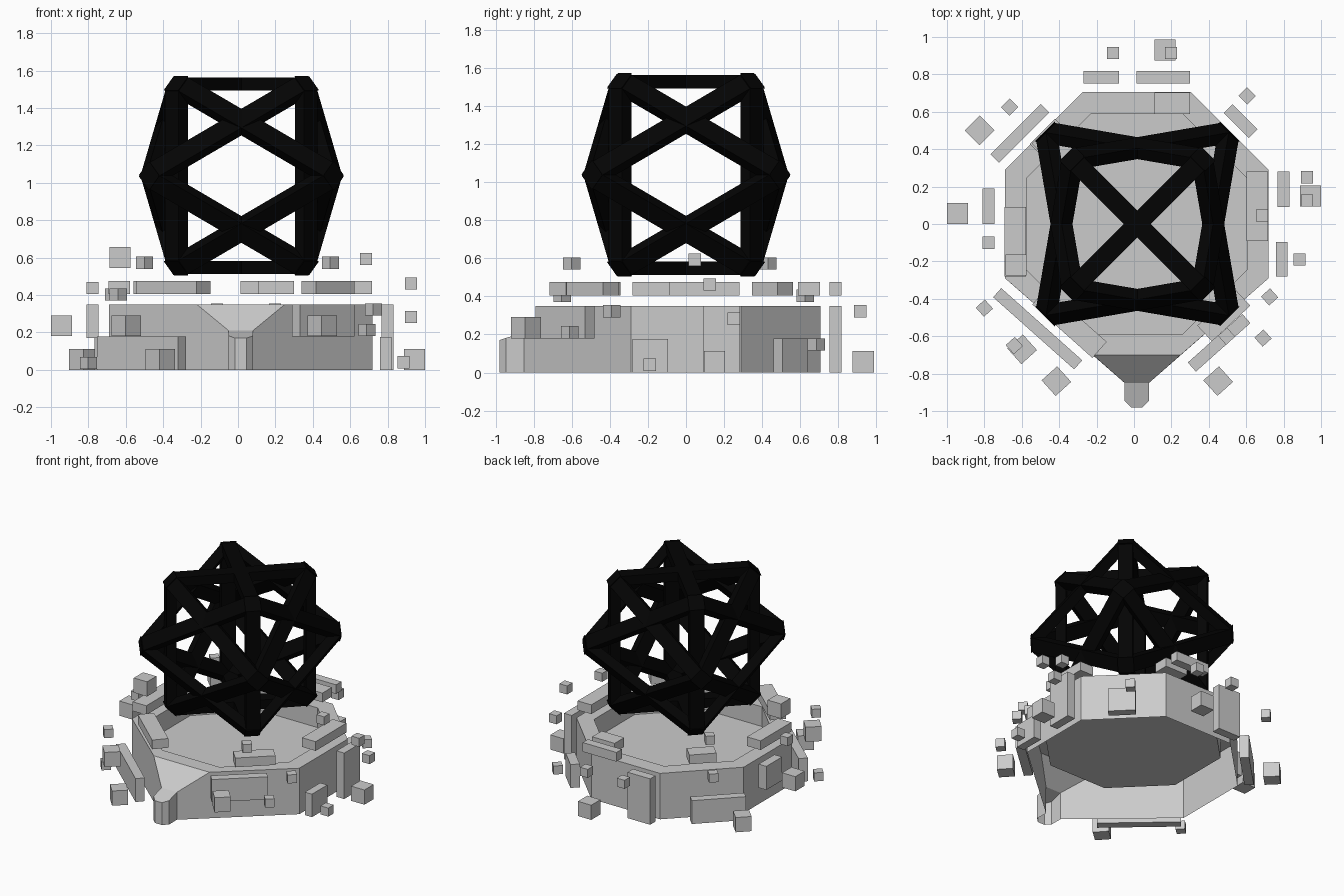
import bpy, bmesh
from math import radians, sqrt
from mathutils import Vector, Matrix

if "Cube" in bpy.data.objects:
    bpy.data.objects.remove(bpy.data.objects["Cube"])

CX = 0.015  # centre of pedestal and frame


def make_object(name, bm, mat=None):
    bmesh.ops.recalc_face_normals(bm, faces=bm.faces)
    me = bpy.data.meshes.new(name)
    bm.to_mesh(me)
    bm.free()
    ob = bpy.data.objects.new(name, me)
    bpy.context.collection.objects.link(ob)
    if mat:
        me.materials.append(mat)
    return ob


def block(name, x, y, z0, z1, lx, ly, deg=0):
    """Box centred at x, y between two heights, turned about z."""
    bm = bmesh.new()
    m = (Matrix.Translation((x, y, (z0 + z1) / 2)) @ Matrix.Rotation(radians(deg), 4, 'Z')
         @ Matrix.Diagonal((lx, ly, z1 - z0, 1)))
    bmesh.ops.create_cube(bm, size=1, matrix=m)
    return make_object(name, bm)


# Pedestal: octagonal shell, open below, drawn out to a spout at the front
A, H, FLOOR, TOP = 0.705, 0.29, 0.20, 0.35
bm = bmesh.new()


def face(*pts):
    bm.faces.new([bm.verts.new((p[0] + CX, p[1], p[2])) for p in pts])


back = [(A, -H), (A, H), (H, A), (-H, A), (-A, H), (-A, -H)]
for (a, b), (c, d) in zip(back, back[1:]):
    face((a, b, 0), (c, d, 0), (c, d, TOP), (a, b, TOP))
tip = [(0.065, -0.85, 0.21), (0.065, -0.945, 0.182), (0.03, -0.98, 0.17)]
for s in (1, -1):
    w = [(s * x, y, z) for x, y, z in tip]
    face((s * A, -H, 0), (w[0][0], w[0][1], 0), w[0], (s * 0.235, -0.70, TOP), (s * A, -H, TOP))
    for p, q in zip(w, w[1:]):
        face((p[0], p[1], 0), (q[0], q[1], 0), q, p)
mir = [(-x, y, z) for x, y, z in tip]
face((0.03, -0.98, 0), (-0.03, -0.98, 0), mir[2], tip[2])
face((0.235, -0.70, TOP), (-0.235, -0.70, TOP), mir[0], tip[0])
face(*tip, *reversed(mir))
# rim, recess walls and floor
B, K = 0.59, 0.244
inner = [(B, -K), (B, K), (K, B), (-K, B), (-B, K), (-B, -K), (-K, -B), (K, -B)]
outer = back + [(-0.235, -0.70), (0.235, -0.70)]
for i in range(8):
    j = (i + 1) % 8
    face((*outer[i], TOP), (*outer[j], TOP), (*inner[j], TOP), (*inner[i], TOP))
    face((*inner[i], TOP), (*inner[j], TOP), (*inner[j], FLOOR), (*inner[i], FLOOR))
face(*[(x, y, FLOOR) for x, y in inner])
bmesh.ops.remove_doubles(bm, verts=bm.verts, dist=0.0005)
make_object("pedestal", bm)

# Open frame: two crossed octahedra made of flat bars with cut corners
black = bpy.data.materials.new("black")
black.diffuse_color = (0.001, 0.001, 0.001, 1)
black.use_nodes = True
black.node_tree.nodes["Principled BSDF"].inputs["Base Color"].default_value = black.diffuse_color
centre = Vector((CX + 0.003, 0, 1.038))
CUT, OUT, INN, HW = 0.699, 0.742, 0.643, 0.051
for k, s in enumerate((1, -1)):
    bm = bmesh.new()
    e1 = Vector((1, s, 0)) / sqrt(2)
    side = Vector((1, -s, 0)) / sqrt(2)
    up = Vector((0, 0, 1))
    axes = [e1, (side + up) / sqrt(2), (side - up) / sqrt(2)]
    for i in range(3):
        u, v, w = axes[i], axes[(i + 1) % 3], axes[(i + 2) % 3]
        for su in (1, -1):
            for sv in (1, -1):
                prof = [(CUT, OUT - CUT), (OUT - CUT, CUT), (INN - CUT, CUT), (CUT, INN - CUT)]
                r0, r1 = [[bm.verts.new(centre + u * su * a + v * sv * b + w * h) for a, b in prof]
                          for h in (-HW, HW)]
                bm.faces.new(r0)
                bm.faces.new(r1)
                for n in range(4):
                    m = (n + 1) % 4
                    bm.faces.new((r0[n], r0[m], r1[m], r1[n]))
    make_object(f"octahedron_frame_{k + 1}", bm, black)

# Plates floating off the outer walls: x, y, z0, z1, length x, length y, angle
wall_plates = [
    (0.80, 0.185, 0, 0.35, 0.065, 0.19, 0),
    (0.79, -0.188, 0, 0.175, 0.06, 0.185, 0),
    (-0.778, 0.095, 0.17, 0.35, 0.065, 0.19, 0),
    (0.157, 0.785, 0.405, 0.475, 0.285, 0.065, 0),
    (-0.175, 0.785, 0, 0.35, 0.19, 0.065, 0),
    (-0.515, -0.56, 0, 0.178, 0.58, 0.065, -41.7),
    (0.455, -0.635, 0.178, 0.35, 0.39, 0.065, 41.7),
    (-0.61, 0.485, 0, 0.178, 0.38, 0.065, 45),
    (0.57, 0.55, 0, 0.178, 0.19, 0.065, -45),
]
for i, p in enumerate(wall_plates):
    block(f"wall_plate_{i + 1}", *p)

# Plates floating above the rim: x, y, length x, length y, angle
rim_plates = [
    (0.66, 0.095, 0.115, 0.37, 0),
    (-0.635, -0.095, 0.115, 0.37, 0),
    (0.205, 0.645, 0.19, 0.115, 0),
    (0.48, -0.49, 0.28, 0.115, 43),
    (-0.345, -0.53, 0.43, 0.115, -41.7),
    (-0.45, 0.455, 0.19, 0.115, 45),
]
for i, (x, y, lx, ly, a) in enumerate(rim_plates):
    block(f"rim_plate_{i + 1}", x, y, 0.405, 0.475, lx, ly, a)

# Scattered cubes: x, y, bottom z, size, angle
BIG, SMALL = 0.112, 0.065
cubes = [
    (-0.944, 0.055, 0.18, BIG, 0), (0.944, 0.15, 0, BIG, 0),
    (0.925, 0.25, 0.25, SMALL, 0), (0.925, 0.125, 0.43, SMALL, 0),
    (0.885, -0.19, 0.008, SMALL, 0), (-0.778, -0.10, 0.405, SMALL, 0),
    (0.165, 0.93, 0, BIG, 0), (0.198, 0.915, 0.29, SMALL, 0),
    (-0.113, 0.915, 0.29, SMALL, 0), (0.685, 0.045, 0.56, SMALL, 0),
    (-0.63, -0.22, 0.545, BIG, 0), (-0.415, -0.84, 0, BIG, 42),
    (0.45, -0.84, 0.18, BIG, 42), (-0.598, -0.67, 0.18, BIG, 42),
    (-0.64, -0.65, 0.37, SMALL, 42), (-0.80, -0.45, 0.005, SMALL, 42),
    (0.69, -0.61, 0.18, SMALL, 42), (0.725, -0.39, 0.29, SMALL, 42),
    (0.605, 0.685, 0.115, SMALL, 45), (-0.665, 0.625, 0.37, SMALL, 45),
    (-0.825, 0.50, 0, BIG, 45), (-0.50, 0.43, 0.54, SMALL, 45),
    (0.495, -0.60, 0.54, SMALL, 42),
]
for i, (x, y, z, s, a) in enumerate(cubes):
    block(f"cube_{i + 1}", x, y, z, z + s, s, s, a)
